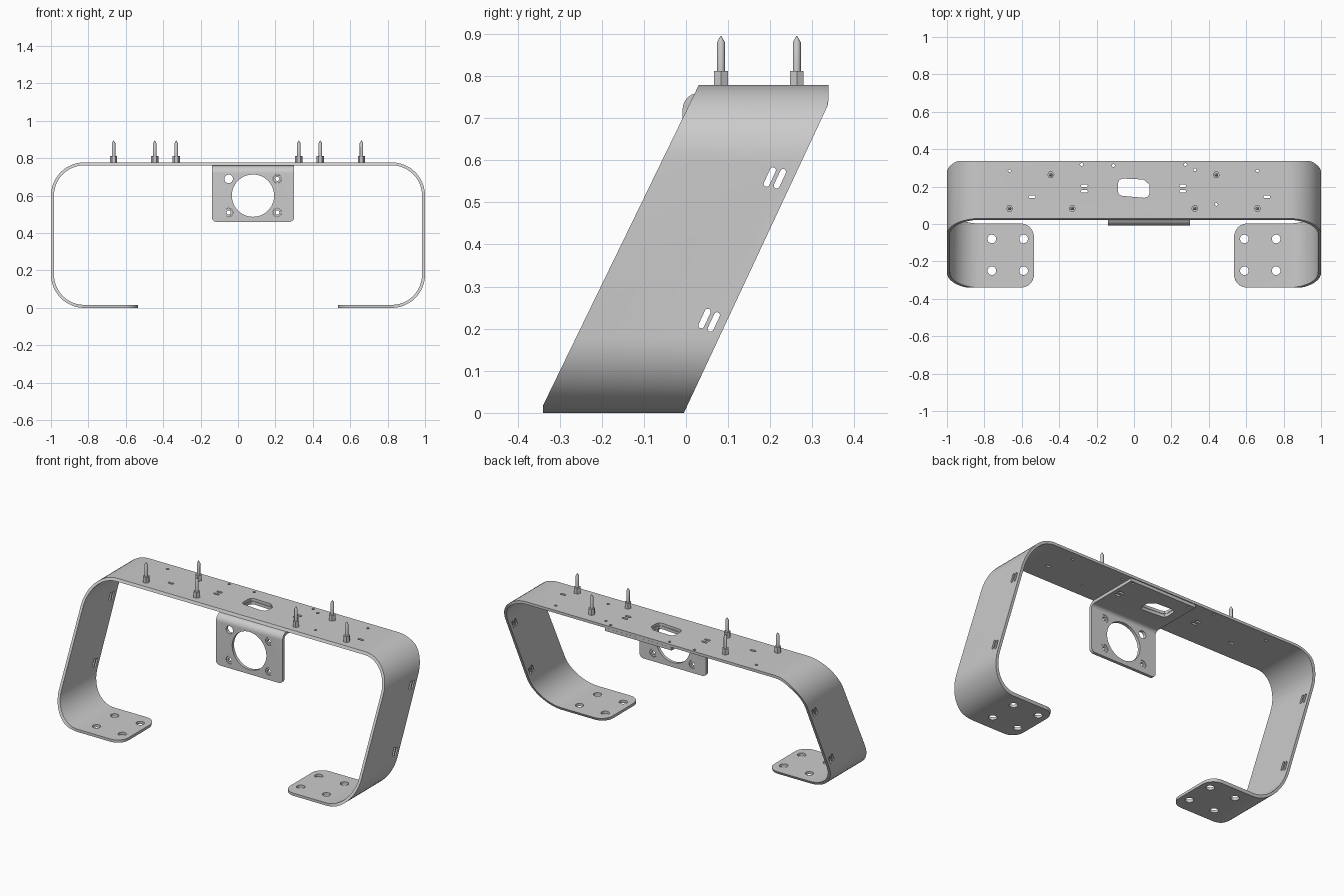
import bpy, bmesh
from math import cos, sin, pi, radians

if "Cube" in bpy.data.objects:
    bpy.data.objects.remove(bpy.data.objects["Cube"])

H, R, T = 0.778, 0.178, 0.016      # strap height, bend radius, sheet thickness
SEG = 12


def arc(cx, cz, r, a0, a1, t):
    """Outer/inner point pairs around a sheet bend."""
    out = []
    for i in range(SEG + 1):
        a = radians(a0 + (a1 - a0) * i / SEG)
        out.append(((cx + r * cos(a), cz + r * sin(a)),
                    (cx + (r - t) * cos(a), cz + (r - t) * sin(a))))
    return out


def sheet(name, pairs, lo, hi, place, round_ends, radius, warp=None):
    """Bent sheet: sweep outer/inner profile pairs from lo to hi, round the free corners."""
    bm = bmesh.new()
    rings = [[bm.verts.new(place(*o, lo)), bm.verts.new(place(*o, hi)),
              bm.verts.new(place(*i, hi)), bm.verts.new(place(*i, lo))] for o, i in pairs]
    for a, b in zip(rings, rings[1:]):
        for k in range(4):
            j = (k + 1) % 4
            bm.faces.new((a[k], a[j], b[j], b[k]))
    bm.faces.new(rings[0])
    bm.faces.new(rings[-1][::-1])
    edges = [bm.edges.get((rings[e][k], rings[e][3 - k])) for e in round_ends for k in (0, 1)]
    bmesh.ops.bevel(bm, geom=edges, offset=radius, segments=8, profile=0.5, affect='EDGES')
    if warp:
        for v in bm.verts:
            v.co = warp(v.co)
    return finish(name, bm)


def finish(name, bm):
    bmesh.ops.recalc_face_normals(bm, faces=bm.faces[:])
    me = bpy.data.meshes.new(name)
    bm.to_mesh(me)
    bm.free()
    ob = bpy.data.objects.new(name, me)
    bpy.context.collection.objects.link(ob)
    return ob


def smooth(ob):
    bpy.ops.object.select_all(action='DESELECT')
    ob.select_set(True)
    bpy.context.view_layer.objects.active = ob
    bpy.ops.object.shade_smooth_by_angle(angle=radians(30))


def prism(bm, pts, axis, lo, hi):
    """Closed prism of a 2D outline along x, y or z."""
    def p(u, v, w):
        return {'x': (w, u, v), 'y': (u, w, v), 'z': (u, v, w)}[axis]
    a = [bm.verts.new(p(u, v, lo)) for u, v in pts]
    b = [bm.verts.new(p(u, v, hi)) for u, v in pts]
    n = len(pts)
    bm.faces.new(a[::-1])
    bm.faces.new(b)
    for i in range(n):
        j = (i + 1) % n
        bm.faces.new((a[i], a[j], b[j], b[i]))


def circle(u, v, r, n=24):
    return [(u + r * cos(2 * pi * i / n), v + r * sin(2 * pi * i / n)) for i in range(n)]


def slot(u, v, length, width, ang=0.0):
    r, h, pts = width / 2, (length - width) / 2, []
    for s, start in ((1, -pi / 2), (-1, pi / 2)):
        for i in range(7):
            a = start + pi * i / 6
            x, y = s * h + r * cos(a), r * sin(a)
            pts.append((u + x * cos(ang) - y * sin(ang), v + x * sin(ang) + y * cos(ang)))
    return pts


def cut(ob, cutter):
    m = ob.modifiers.new("holes", 'BOOLEAN')
    m.operation, m.solver, m.object = 'DIFFERENCE', 'EXACT', cutter
    bpy.context.view_layer.objects.active = ob
    bpy.ops.object.modifier_apply(modifier=m.name)


# Leaning strap: bent hoop with two feet
def lean(co):
    t = (co.y + 0.34) / 0.335
    front = max(-0.34, -0.348 + 0.486 * co.z)
    back = min(0.338, -0.005 + 0.468 * co.z)
    return (co.x, front + (back - front) * t, co.z)


profile = ([((-0.535, 0), (-0.535, T))]
           + arc(-1 + R, R, R, 270, 180, T) + arc(-1 + R, H - R, R, 180, 90, T)
           + arc(1 - R, H - R, R, 90, 0, T) + arc(1 - R, R, R, 0, -90, T)
           + [((0.535, 0), (0.535, T))])
strap = sheet("strap_frame", profile, -0.34, -0.005, lambda a, b, w: (a, w, b),
              (0, -1), 0.07, lean)

# Front mounting bracket: L-shaped plate under the strap
P = 0.018
bends = ([((-0.008, 0.46), (-0.008 + P, 0.46))]
         + arc(0.032, 0.72, 0.04, 180, 90, P) + [((0.335, 0.76), (0.335, 0.76 - P))])
bracket = sheet("front_bracket", bends, -0.14, 0.30, lambda a, b, w: (w, a, b), (0,), 0.025)

# Holes through the top, feet and legs
bm = bmesh.new()
window = [(-0.085, 0.17), (-0.078, 0.155), (-0.06, 0.15), (0.055, 0.14), (0.075, 0.147),
          (0.083, 0.165), (0.083, 0.21), (0.05, 0.238), (-0.06, 0.243), (-0.078, 0.236),
          (-0.085, 0.22)]
prism(bm, window, 'z', 0.7, 0.85)
for x, y in ((-0.265, 0.205), (-0.265, 0.175), (0.26, 0.205), (0.26, 0.175),
             (-0.545, 0.145), (0.71, 0.145)):
    prism(bm, slot(x, y, 0.036, 0.014), 'z', 0.7, 0.85)
for x, y in ((-0.665, 0.285), (0.66, 0.285), (-0.28, 0.318), (0.275, 0.318),
             (-0.11, 0.312), (0.325, 0.29), (0.44, 0.105)):
    prism(bm, circle(x, y, 0.008, 10), 'z', 0.7, 0.85)
for s in (-1, 1):
    for x in (0.59, 0.76):
        for y in (-0.08, -0.25):
            prism(bm, circle(s * x, y, 0.023), 'z', -0.05, 0.06)
    for y, z in ((0.199, 0.560), (0.223, 0.556), (0.044, 0.224), (0.066, 0.216)):
        prism(bm, slot(y, z, 0.050, 0.014, radians(65)), 'x', s - 0.05, s + 0.05)
holes = finish("strap_cutter", bm)

# Holes through the bracket face
bm = bmesh.new()
prism(bm, circle(0.08, 0.60, 0.113, 48), 'y', -0.1, 0.05)
bolts = [(-0.05, 0.51), (0.21, 0.51), (0.21, 0.69), (-0.05, 0.69)]
for x, z in bolts:
    prism(bm, circle(x, z, 0.023), 'y', -0.1, 0.05)
face_holes = finish("bracket_cutter", bm)

cut(strap, holes)
cut(bracket, holes)
cut(bracket, face_holes)
for c in (holes, face_holes):
    bpy.data.objects.remove(c)
smooth(strap)
smooth(bracket)


def lathe(name, rz, axis, loc, n):
    """Closed revolved solid; rz lists (radius, height) pairs."""
    bm = bmesh.new()
    rings = []
    for r, h in rz:
        rings.append([bm.verts.new((u, v, h) if axis == 'z' else (u, h, v))
                      for u, v in circle(0, 0, r, n)])
    closed = axis == 'y'
    pairs = list(zip(rings, rings[1:] + rings[:1])) if closed else list(zip(rings, rings[1:]))
    for a, b in pairs:
        for i in range(n):
            j = (i + 1) % n
            bm.faces.new((a[i], a[j], b[j], b[i]))
    if not closed:
        bm.faces.new(rings[0][::-1])
        bm.faces.new(rings[-1])
    ob = finish(name, bm)
    ob.location = loc
    return ob


# Threaded inserts in three of the bracket holes
for x, z in bolts[:3]:
    smooth(lathe("bracket_insert", [(0.022, 0), (0.011, 0), (0.011, 0.014), (0.022, 0.014)],
                 'y', (x, -0.006, z), 20))

# Pointed standoffs on top: hex base and slim pin
for x, y in ((-0.665, 0.083), (-0.33, 0.083), (-0.445, 0.263),
             (0.325, 0.083), (0.44, 0.263), (0.66, 0.083)):
    lathe("standoff_base", [(0.019, 0), (0.019, 0.04)], 'z', (x, y, 0.772), 6)
    smooth(lathe("standoff_pin", [(0.0095, 0), (0.0095, 0.075), (0.001, 0.09)],
                 'z', (x, y, 0.805), 12))
